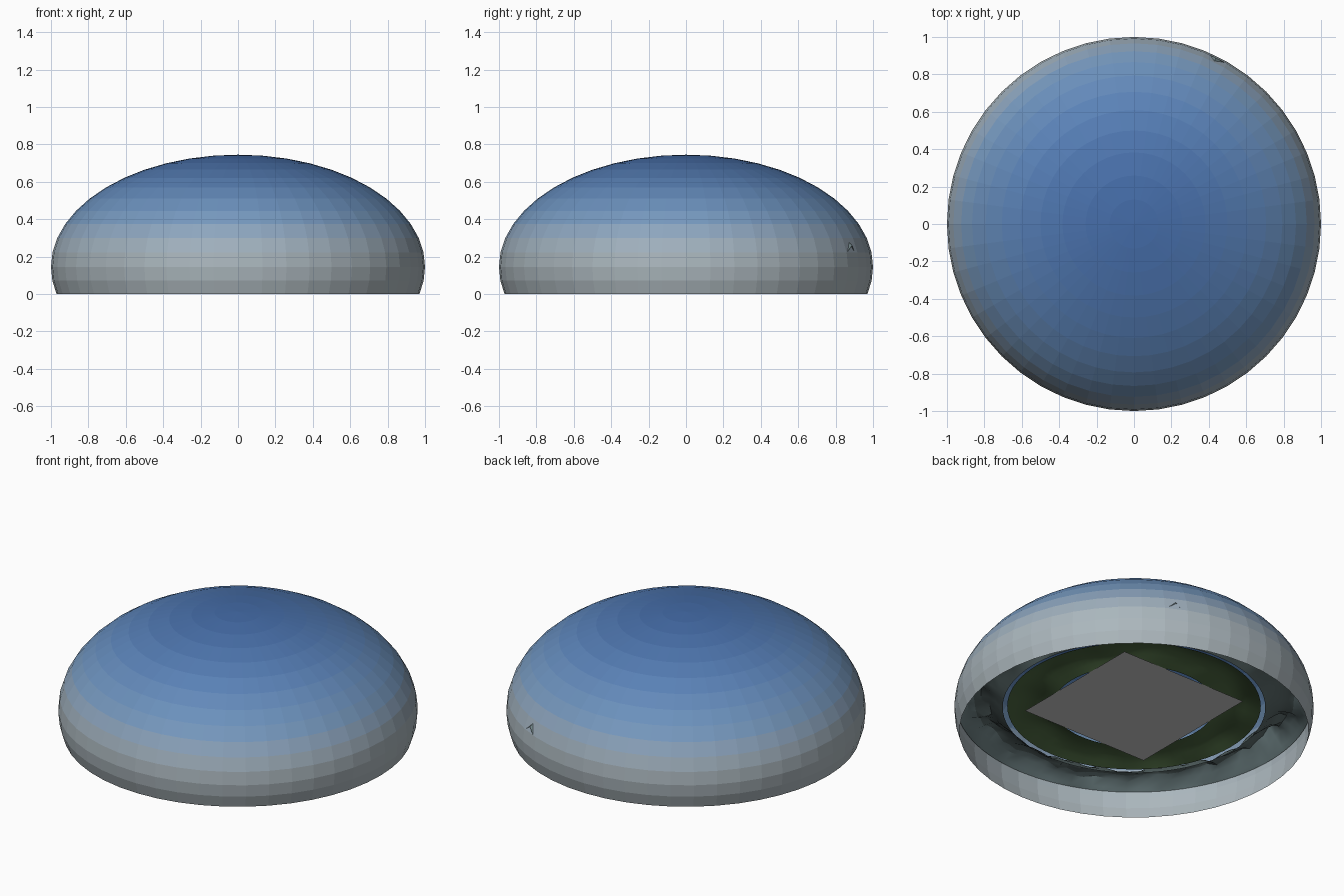
import bpy, math
from mathutils import Vector, noise

if "Cube" in bpy.data.objects:
    bpy.data.objects.remove(bpy.data.objects["Cube"])

SEG = 48


def material(name, rgb):
    m = bpy.data.materials.new(name)
    m.diffuse_color = (*rgb, 1)
    m.use_nodes = True
    m.node_tree.nodes["Principled BSDF"].inputs["Base Color"].default_value = m.diffuse_color
    return m


def ring_mesh(name, rows, seg, height=None, cap=False):
    """Skin circular rows of (radius, z); height(r, angle) adds relief."""
    verts, faces = [], []
    for r, z in rows:
        for i in range(seg):
            a = 2 * math.pi * i / seg
            dz = height(r, a) if height else 0
            verts.append((r * math.cos(a), r * math.sin(a), z + dz))
    for k in range(len(rows) - 1):
        for i in range(seg):
            j = (i + 1) % seg
            faces.append((k * seg + i, k * seg + j, (k + 1) * seg + j, (k + 1) * seg + i))
    if cap:
        top = (len(rows) - 1) * seg
        verts.append((0, 0, cap))
        faces += [(top + i, top + (i + 1) % seg, len(verts) - 1) for i in range(seg)]
    me = bpy.data.meshes.new(name)
    me.from_pydata(verts, [], faces)
    ob = bpy.data.objects.new(name, me)
    bpy.context.collection.objects.link(ob)
    return ob


def smooth(ob, angle):
    bpy.ops.object.select_all(action='DESELECT')
    ob.select_set(True)
    bpy.context.view_layer.objects.active = ob
    bpy.ops.object.shade_smooth_by_angle(angle=math.radians(angle))


# Sky dome: flattened sphere cut off below its equator, tinted ring by ring
CZ, H = 0.145, 0.60
lats = [-math.degrees(math.asin(CZ / H)), -7] + [7.5 * i for i in range(12)]
rows = [(math.cos(math.radians(l)), CZ + H * math.sin(math.radians(l))) for l in lats]
dome = ring_mesh("sky_dome", rows, SEG, cap=CZ + H)
STOPS = [(0.0, (0.42, 0.48, 0.51)), (0.22, (0.40, 0.47, 0.51)),
         (0.42, (0.17, 0.31, 0.52)), (0.60, (0.10, 0.22, 0.47)), (0.80, (0.04, 0.12, 0.36))]


def sky_colour(z):
    for (z0, c0), (z1, c1) in zip(STOPS, STOPS[1:]):
        if z <= z1:
            return Vector(c0).lerp(Vector(c1), (z - z0) / (z1 - z0))
    return Vector(STOPS[-1][1])


for k in range(len(rows)):
    z_top = rows[k + 1][1] if k + 1 < len(rows) else CZ + H
    dome.data.materials.append(material(f"sky_{k}", sky_colour((rows[k][1] + z_top) / 2)))
for p in dome.data.polygons:
    p.material_index = p.index // SEG


# Distant mountain ring, with one peak just breaking through the dome
def mountains(r, a):
    t = (r - 0.73) / 0.26
    n = noise.fractal(Vector((math.cos(a) * 5 * r, math.sin(a) * 5 * r, 2.0)), 1.0, 2.0, 3)
    h = math.sin(math.pi * min(max(t, 0), 1)) * (0.075 + 0.07 * n)
    d = math.hypot(r * math.cos(a) - 0.44, r * math.sin(a) - 0.865)
    return max(h, -0.01) + 0.115 * max(0, 1 - d / 0.09)


radii = [0.73, 0.77, 0.81, 0.85, 0.89, 0.93, 0.97, 0.99]
far = ring_mesh("mountain_ring", [(r, 0.148 + 0.1 * (r - 0.73)) for r in radii], 96, mountains)
far.data.materials.append(material("mountain_inner", (0.10, 0.14, 0.14)))
far.data.materials.append(material("mountain_outer", (0.17, 0.24, 0.25)))
for p in far.data.polygons:
    p.material_index = 1 if p.index // 96 > 3 else 0
smooth(far, 30)


# Nearer rolling green hills around the field
def hills(r, a):
    t = (r - 0.45) / 0.255
    n = noise.noise(Vector((math.cos(a) * 4 * r, math.sin(a) * 4 * r, 7.0)))
    return math.sin(math.pi * min(max(t, 0), 1)) * (0.035 + 0.035 * n)


near = ring_mesh("green_hills", [(0.45 + 0.0425 * i, 0.156) for i in range(7)], 72, hills)
near.data.materials.append(material("grass", (0.07, 0.13, 0.05)))
smooth(near, 40)

# Square field in the middle
bpy.ops.mesh.primitive_plane_add(size=0.86, location=(0, 0, 0.156))
bpy.context.object.name = "field"
